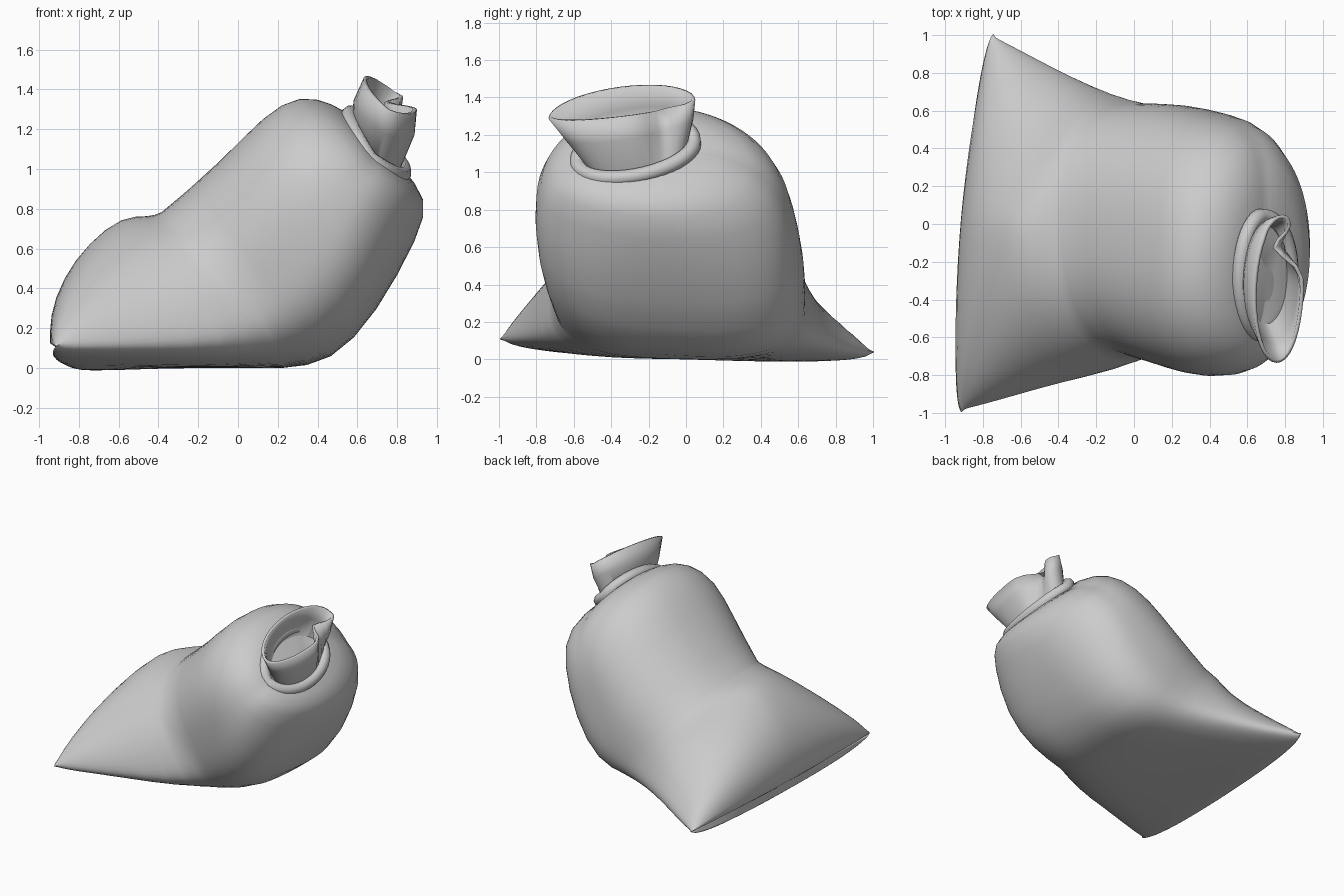
import bpy
import bmesh
import math
from mathutils import Vector

if "Cube" in bpy.data.objects:
    bpy.data.objects.remove(bpy.data.objects["Cube"], do_unlink=True)

SEGMENTS = 40

# Section roundness: upper front, upper back, lower half (two is an ellipse)
ROUND = (2, 2, 2)
SLUMPED = (1.8, 1.5, 3)
LEANING = (2.3, 2.3, 3)

cloth = bpy.data.materials.new("plain_grey_cloth")
cloth.use_nodes = True
grey = (0.6, 0.6, 0.6, 1)
cloth.diffuse_color = grey
cloth.node_tree.nodes["Principled BSDF"].inputs["Base Color"].default_value = grey


def section(top, bottom, front, back, roundness=ROUND):
    """Closed cloth section through four points, given in hundredths.
    top and bottom are (x, z); front and back are (x, y, z)."""
    front_side, back_side = Vector(front) / 100, Vector(back) / 100
    centre = (front_side + back_side) / 2
    crown = Vector((top[0] / 100, centre.y, top[1] / 100))
    base = Vector((bottom[0] / 100, centre.y, bottom[1] / 100))
    upper_front, upper_back, lower = roundness
    points = []
    for i in range(SEGMENTS):
        angle = math.tau * i / SEGMENTS
        across, up = math.cos(angle), math.sin(angle)
        side = front_side if across > 0 else back_side
        end = crown if up > 0 else base
        upper = upper_front if across > 0 else upper_back
        power = 2 / (upper if up > 0 else lower)
        points.append(centre + (side - centre) * abs(across) ** power
                      + (end - centre) * abs(up) ** power)
    return points


def loft(name, rings, close_end, creases):
    """Skin the rings; creases maps a ring number to its edge sharpness."""
    bm = bmesh.new()
    sharp = bm.edges.layers.float.new("crease_edge")
    loops = [[bm.verts.new(point) for point in ring] for ring in rings]
    for low, high in zip(loops, loops[1:]):
        for i in range(SEGMENTS):
            bm.faces.new((low[i - 1], low[i], high[i], high[i - 1]))
    bm.faces.new(loops[0])
    if close_end:
        bm.faces.new(loops[-1])
    for number, amount in creases.items():
        loop = loops[number]
        for i in range(SEGMENTS):
            bm.edges.get((loop[i - 1], loop[i]))[sharp] = amount
    bmesh.ops.recalc_face_normals(bm, faces=bm.faces)
    mesh = bpy.data.meshes.new(name)
    bm.to_mesh(mesh)
    bm.free()
    obj = bpy.data.objects.new(name, mesh)
    bpy.context.collection.objects.link(obj)
    return obj


def select_only(obj):
    for other in bpy.context.selected_objects:
        other.select_set(False)
    obj.select_set(True)
    bpy.context.view_layer.objects.active = obj


def finish(obj):
    obj.data.materials.append(cloth)
    select_only(obj)
    bpy.ops.object.shade_smooth_by_angle(angle=math.radians(60))


# Slumped base: bottom seam widening up to the crease
slumped_base = [
    section((-91, 11), (-89, 3), (-91, -100, 11), (-74, 101, 4)),
    section((-93, 27), (-87, 1), (-89, -98, 12), (-73, 99, 4), SLUMPED),
    section((-87, 46), (-80, 0), (-84, -97, 12), (-69, 97, 5), SLUMPED),
    section((-75, 63), (-60, 0), (-66, -92, 13), (-52, 88, 7), SLUMPED),
    section((-58, 77), (-38, 0), (-42, -85, 15), (-33, 78, 12), SLUMPED),
    section((-45, 76), (-6, 0), (-8, -77, 19), (-11, 68, 18), LEANING),
]

# Leaning body: crease, belly, shoulder and neck
leaning_body = [
    section((-39, 78), (23, 0), (5, -70, 34), (2, 64, 31), LEANING),
    section((-8, 104), (47, 3), (22, -77, 58), (22, 64, 46), LEANING),
    section((13, 127), (70, 28), (40, -82, 78), (42, 59, 68), LEANING),
    section((31, 138), (92, 68), (58, -79, 92), (60, 54, 86), ROUND),
    section((48, 133), (96, 85), (68, -69, 102), (70, 37, 106)),
    section((57, 126), (83, 99), (69, -55, 108), (69, 1, 116)),
]

sack = loft("sack_body", slumped_base + leaning_body, True,
            {0: 1, len(slumped_base): 0.6})
soft = sack.modifiers.new("soft_cloth", 'SUBSURF')
soft.levels = soft.render_levels = 1
finish(sack)

# Rolled tie around the neck
curve = bpy.data.curves.new("neck_tie", 'CURVE')
curve.dimensions = '3D'
curve.bevel_depth = 0.043
curve.bevel_resolution = 2
spline = curve.splines.new('POLY')
path = section((56, 127), (83, 98), (66, -58, 105), (68, 4, 116))
spline.points.add(len(path) - 1)
for point, position in zip(spline.points, path):
    point.co = (*position, 1)
spline.use_cyclic_u = True
tie = bpy.data.objects.new("neck_tie", curve)
bpy.context.collection.objects.link(tie)
select_only(tie)
bpy.ops.object.convert(target='MESH')
finish(bpy.context.view_layer.objects.active)


def pinch(ring, amount):
    """Fold the open side of the mouth inward near its back end."""
    centre_x = 0.7
    for point in ring:
        fold = math.exp(-((point.y + 0.12) / 0.09) ** 2)
        if point.x > centre_x:
            point.x -= (point.x - centre_x) * amount * fold
    return ring


# Flared open mouth above the tie
mouth = loft("sack_mouth", [
    section((59, 121), (81, 102), (70, -53, 107), (70, -1, 115)),
    pinch(section((60, 134), (87, 118), (74, -63, 119), (76, 2, 129)), 0.6),
    pinch(section((65, 145), (88, 130), (76, -72, 130), (79, 3, 139)), 0.8),
], False, {})
thick = mouth.modifiers.new("cloth_thickness", 'SOLIDIFY')
thick.thickness = 0.02
finish(mouth)
